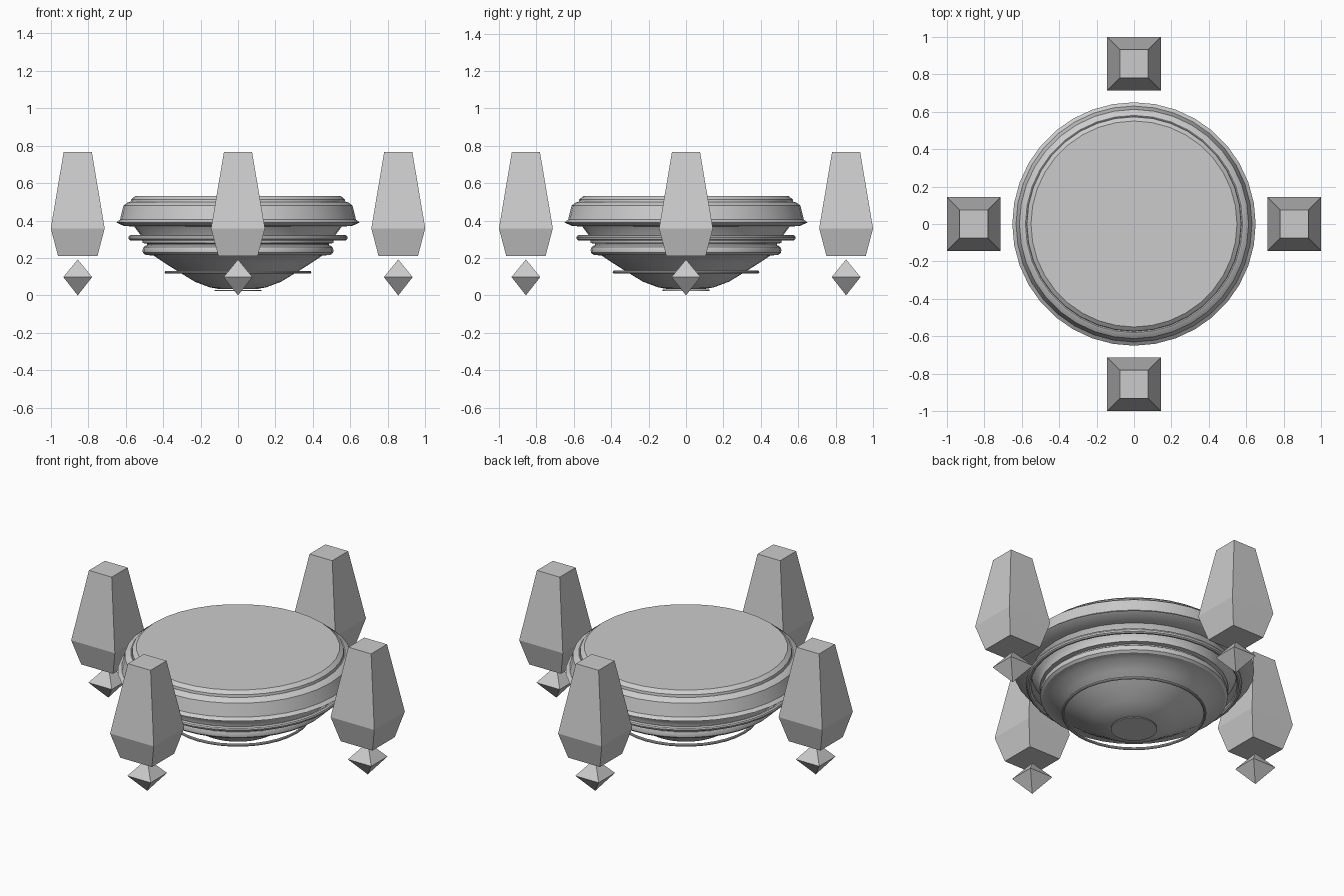
import bpy, bmesh
from math import pi, cos, sin

if "Cube" in bpy.data.objects:
    bpy.data.objects.remove(bpy.data.objects["Cube"])

SEG = 36


def lathe(name, profile, seg=SEG, start=0.0, smooth=True, closed=False):
    """Spin (radius, z) points around z; open profiles get capped ends."""
    bm = bmesh.new()
    rings = []
    for r, z in profile:
        rings.append([bm.verts.new((r * cos(start + 2 * pi * i / seg),
                                    r * sin(start + 2 * pi * i / seg), z))
                      for i in range(seg)])
    pairs = list(zip(rings, rings[1:]))
    if closed:
        pairs.append((rings[-1], rings[0]))
    else:
        bm.faces.new(rings[0])
        bm.faces.new(rings[-1])
    for a, b in pairs:
        for i in range(seg):
            j = (i + 1) % seg
            bm.faces.new((a[i], a[j], b[j], b[i]))
    bmesh.ops.remove_doubles(bm, verts=bm.verts, dist=1e-5)
    bmesh.ops.recalc_face_normals(bm, faces=bm.faces)
    me = bpy.data.meshes.new(name)
    bm.to_mesh(me)
    bm.free()
    ob = bpy.data.objects.new(name, me)
    bpy.context.collection.objects.link(ob)
    if smooth:
        bpy.ops.object.select_all(action='DESELECT')
        ob.select_set(True)
        bpy.context.view_layer.objects.active = ob
        bpy.ops.object.shade_smooth_by_angle(angle=0.5)
    return ob


def ring(name, radius, z, tube):
    """Thin round hoop."""
    pts = [(radius + tube * cos(2 * pi * k / 10), z + tube * sin(2 * pi * k / 10))
           for k in range(10)]
    return lathe(name, pts, closed=True)


# main saucer: bowl, lower lip, neck, flange, drum and grooved deck
lathe("saucer_body", [
    (0.10, 0.034), (0.15, 0.043), (0.23, 0.073), (0.32, 0.128), (0.39, 0.172),
    (0.45, 0.212), (0.495, 0.217), (0.508, 0.228), (0.51, 0.242),
    (0.505, 0.258), (0.495, 0.265), (0.487, 0.268), (0.487, 0.276),
    (0.51, 0.28), (0.512, 0.30), (0.522, 0.325), (0.555, 0.368),
    (0.61, 0.371), (0.65, 0.39), (0.63, 0.405), (0.612, 0.48),
    (0.592, 0.495), (0.58, 0.50), (0.574, 0.497), (0.572, 0.512),
    (0.55, 0.53)])

# hoops around the bowl and the bottom plate
ring("upper_hoop", 0.571, 0.308, 0.015)
ring("lower_hoop", 0.384, 0.124, 0.008)
lathe("bottom_plate", [(0.125, 0.024), (0.125, 0.030)])

# four tapered pylons with floating crystals below
S = 2 ** 0.5
for k, side in enumerate(("right", "back", "left", "front")):
    x, y = 0.856 * cos(k * pi / 2), 0.856 * sin(k * pi / 2)
    pylon = lathe(side + "_pylon",
                  [(0.105 * S, 0.21), (0.144 * S, 0.358), (0.075 * S, 0.767)],
                  seg=4, start=pi / 4, smooth=False)
    crystal = lathe(side + "_crystal",
                    [(0.0001, 0.0), (0.077 * S, 0.098), (0.0001, 0.192)],
                    seg=4, start=pi / 4, smooth=False)
    for ob in (pylon, crystal):
        ob.location = (x, y, 0)
